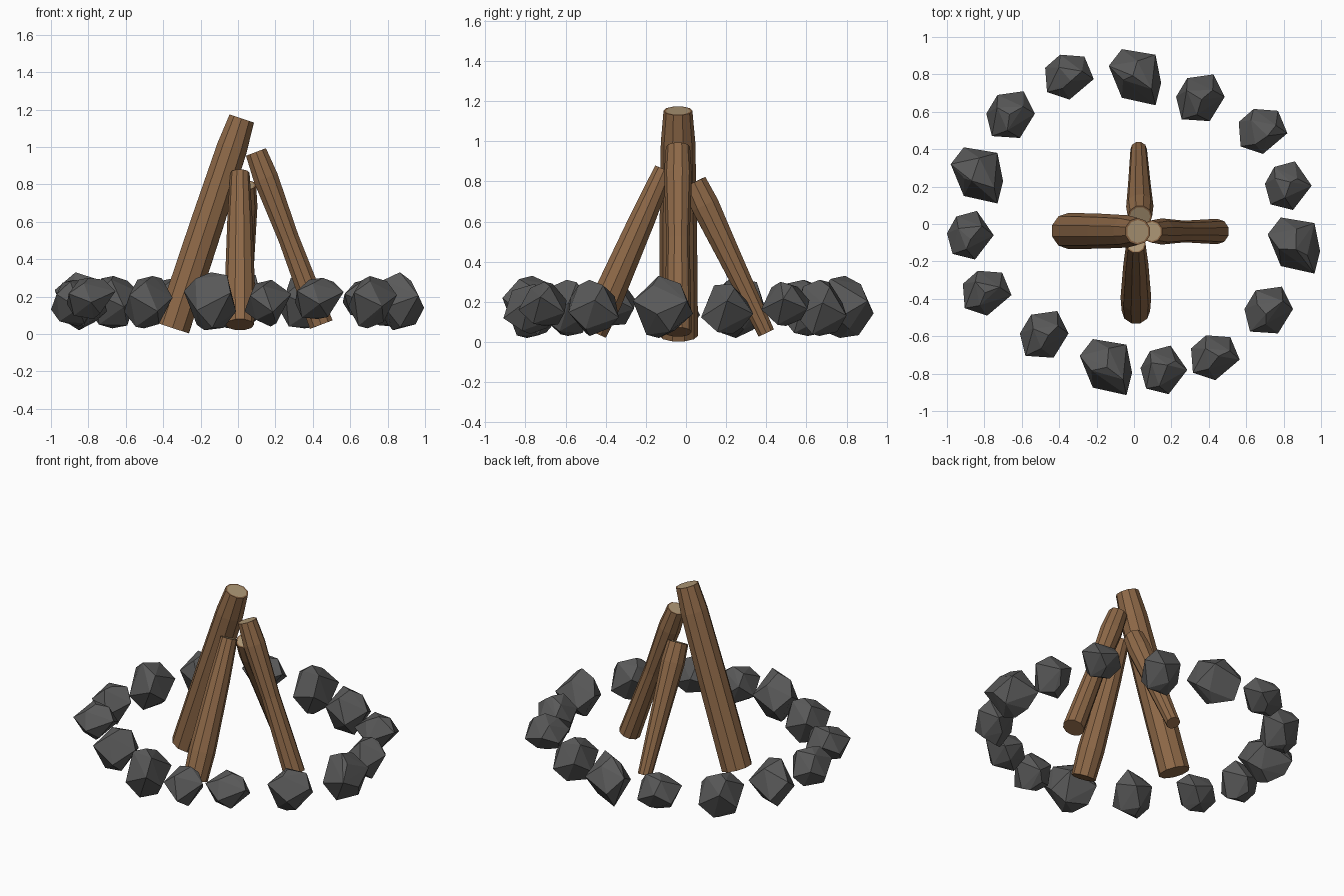
import bpy, bmesh, math, random
from mathutils import Vector

random.seed(4)
cube = bpy.data.objects.get("Cube")
if cube:
    bpy.data.objects.remove(cube, do_unlink=True)


def make_material(name, color):
    mat = bpy.data.materials.new(name)
    mat.use_nodes = True
    mat.diffuse_color = (*color, 1)
    mat.node_tree.nodes["Principled BSDF"].inputs["Base Color"].default_value = (*color, 1)
    return mat


bark = make_material("bark brown", (0.27, 0.14, 0.064))
cut_wood = make_material("cut wood tan", (0.42, 0.31, 0.18))
stone = make_material("stone grey", (0.1, 0.1, 0.1))


def add_object(name, bm, materials):
    bmesh.ops.recalc_face_normals(bm, faces=bm.faces)
    mesh = bpy.data.meshes.new(name)
    bm.to_mesh(mesh)
    bm.free()
    for mat in materials:
        mesh.materials.append(mat)
    obj = bpy.data.objects.new(name, mesh)
    bpy.context.collection.objects.link(obj)


# Leaning log: rings of a polygon swept from the foot to the tip
def make_log(name, foot, tip, rings, sides=10):
    foot, tip = Vector(foot), Vector(tip)
    axis = (tip - foot).normalized()
    u = axis.cross(Vector((0, 0, 1))).normalized()
    v = axis.cross(u)
    bm = bmesh.new()
    loops = []
    for along, radius in rings:
        loop = []
        for i in range(sides):
            a = math.tau * i / sides
            loop.append(bm.verts.new(foot.lerp(tip, along) + radius * (u * math.cos(a) + v * math.sin(a))))
        loops.append(loop)
    for low, high in zip(loops, loops[1:]):
        for i in range(sides):
            j = (i + 1) % sides
            bm.faces.new((low[i], low[j], high[j], high[i]))
    bm.faces.new(loops[0][::-1])
    # Sawn end with a thin bark rim
    cap = bm.faces.new(loops[-1])
    bm.normal_update()
    bmesh.ops.inset_region(bm, faces=[cap], thickness=rings[-1][1] * 0.15)
    cap.material_index = 1
    add_object(name, bm, [bark, cut_wood])


make_log("right_log", (-0.35, -0.037, 0.032), (0.02, -0.04, 1.152),
         [(0, 0.097), (0.5, 0.093), (0.86, 0.086), (1, 0.072)])
make_log("left_log", (0.445, -0.04, 0.05), (0.096, -0.04, 0.973),
         [(0, 0.068), (0.5, 0.058), (0.85, 0.07), (1, 0.06)])
make_log("front_log", (0.01, -0.465, 0.05), (0.01, -0.108, 0.86),
         [(0, 0.076), (0.2, 0.082), (0.7, 0.067), (1, 0.052)])
make_log("back_log", (0.025, 0.40, 0.045), (0.032, 0.04, 0.796),
         [(0, 0.044), (0.5, 0.06), (0.85, 0.073), (1, 0.065)])

# Four stone shapes: bottom, top, and outline in hundredths
STONES = {
    "large": (0.02, 0.33, [(-7, 15), (11, 12), (14, -3), (11, -15), (-7, -11), (-14, 6)]),
    "round": (0.03, 0.31, [(-13, 1), (-7, 11), (7, 13), (13, 1), (5, -12), (-10, -11)]),
    "flat": (0.08, 0.30, [(-13, 5), (-5, 12), (8, 11), (13, -1), (0, -12), (-12, -8)]),
    "pointed": (0.04, 0.29, [(-13, 1), (-8, 10), (3, 13), (12, 0), (2, -13), (-10, -10)]),
}


# Faceted stone: hull of a zigzag girdle with a small top and bottom
def make_stone(name, kind, x, y):
    low, high, outline = STONES[kind]
    mid, half = (low + high) / 2, (high - low) / 2
    bm = bmesh.new()
    n = len(outline)
    for i, (px, py) in enumerate(outline):
        side = 1 if i % 2 else -1
        p = Vector((px, py, 0)) / 100
        q = Vector((*outline[(i + 1) % n], 0)) / 100
        bm.verts.new(Vector((x, y, mid + side * half * random.uniform(0.15, 0.4))) + p)
        # Cap corners sit on the opposite side of the girdle zigzag
        bm.verts.new(Vector((x, y, mid - side * half * random.uniform(0.7, 0.95))) + (p + q) * random.uniform(0.28, 0.38))
    for end in (low, high):
        bm.verts.new((x + random.uniform(-0.03, 0.03), y + random.uniform(-0.03, 0.03), end))
    hull = bmesh.ops.convex_hull(bm, input=bm.verts)
    loose = {g for g in hull["geom_interior"] + hull["geom_unused"] if isinstance(g, bmesh.types.BMVert)}
    bmesh.ops.delete(bm, geom=list(loose), context="VERTS")
    add_object(name, bm, [stone])


# Ring of stones, the four shapes repeating clockwise from the back
ring = [(0.005, 0.785), (0.355, 0.67), (0.69, 0.495), (0.83, 0.205), (0.855, -0.115),
        (0.72, -0.465), (0.435, -0.715), (0.165, -0.78), (-0.15, -0.765), (-0.48, -0.595),
        (-0.785, -0.37), (-0.87, -0.06), (-0.84, 0.26), (-0.66, 0.58), (-0.345, 0.785)]
kinds = list(STONES)
for i, (x, y) in enumerate(ring):
    make_stone(f"ring_stone_{i + 1}", kinds[i % len(kinds)], x, y)
